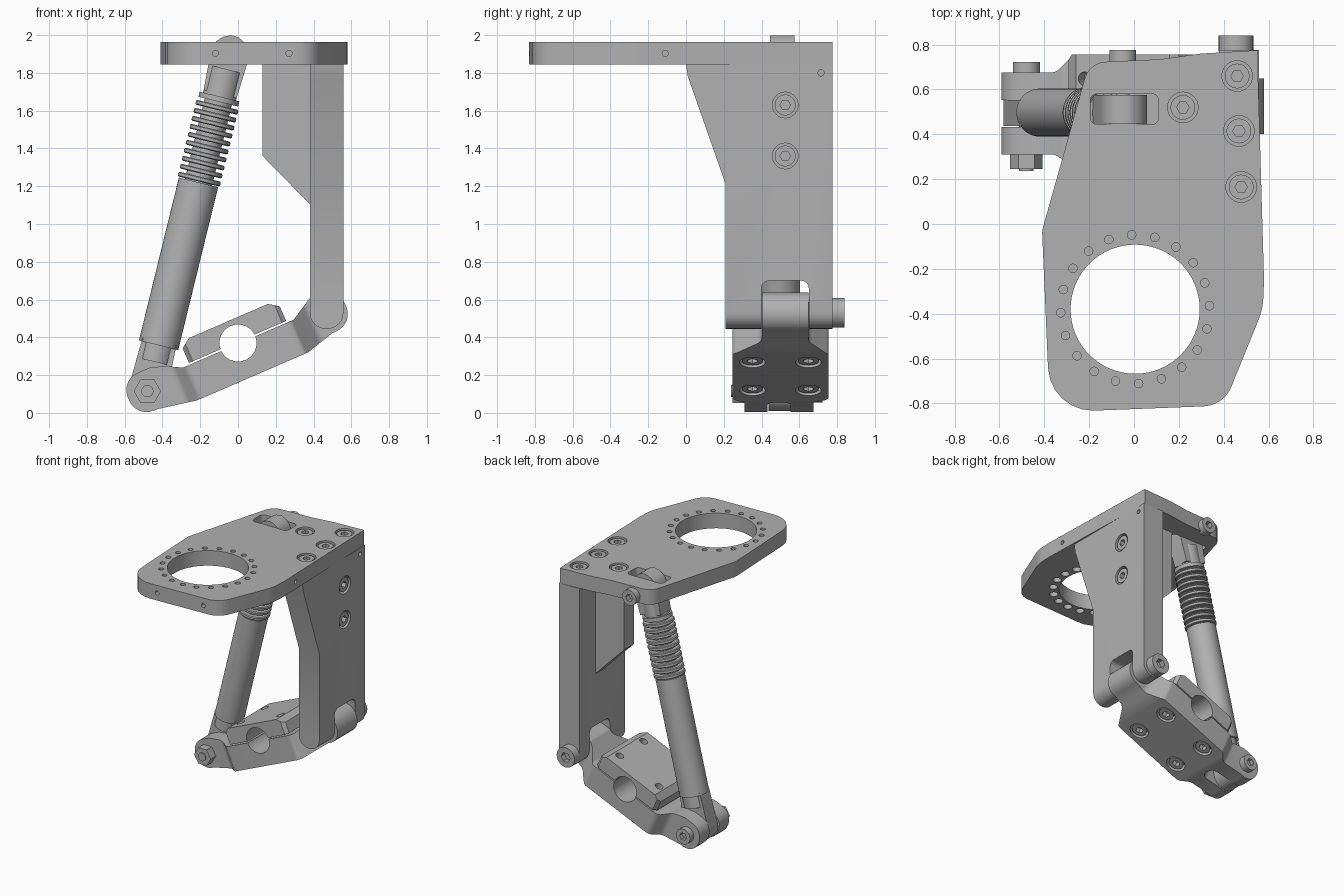
import bpy, bmesh, math
from mathutils import Matrix, Vector

cube = bpy.data.objects.get("Cube")
if cube:
    bpy.data.objects.remove(cube, do_unlink=True)

grey = bpy.data.materials.new("machined_grey")
grey.use_nodes = True
grey.diffuse_color = (0.44, 0.44, 0.44, 1)
grey.node_tree.nodes["Principled BSDF"].inputs["Base Color"].default_value = grey.diffuse_color

AXES = {"x": lambda u, w, t: (t, u, w),
        "y": lambda u, w, t: (u, t, w),
        "z": lambda u, w, t: (u, w, t)}
parts = []


def finish(bm, name, matrix=None):
    bmesh.ops.recalc_face_normals(bm, faces=bm.faces)
    if matrix:
        bm.transform(matrix)
    mesh = bpy.data.meshes.new(name)
    bm.to_mesh(mesh)
    bm.free()
    mesh.materials.append(grey)
    ob = bpy.data.objects.new(name, mesh)
    bpy.context.collection.objects.link(ob)
    parts.append(ob)
    return ob


def rounded(points, steps=6):
    """Corner points (u, w[, radius]) to an outline with rounded corners."""
    out = []
    for i, p in enumerate(points):
        c = Vector(p[:2])
        if len(p) < 3:
            out.append(c)
            continue
        a = Vector(points[i - 1][:2]) - c
        b = Vector(points[(i + 1) % len(points)][:2]) - c
        half = a.angle(b) / 2
        a.normalize()
        b.normalize()
        reach = p[2] / math.tan(half)
        centre = c + (a + b).normalized() * p[2] / math.sin(half)
        start, end = c + a * reach - centre, c + b * reach - centre
        turn = start.angle_signed(end)
        for k in range(steps + 1):
            out.append(centre + Matrix.Rotation(-turn * k / steps, 2) @ start)
    return out


def prism(name, points, axis, lo, hi, matrix=None):
    bm = bmesh.new()
    face = bm.faces.new([bm.verts.new(AXES[axis](p[0], p[1], lo)) for p in rounded(points)])
    grown = bmesh.ops.extrude_face_region(bm, geom=[face])["geom"]
    shift = Vector(AXES[axis](0, 0, hi - lo))
    bmesh.ops.translate(bm, vec=shift, verts=[g for g in grown if isinstance(g, bmesh.types.BMVert)])
    return finish(bm, name, matrix)


def disc(name, u, w, r, axis, lo, hi, sides=40, matrix=None):
    ring = [(u + r * math.cos(math.tau * k / sides), w + r * math.sin(math.tau * k / sides))
            for k in range(sides)]
    return prism(name, ring, axis, lo, hi, matrix)


def box(name, u0, u1, w0, w1, axis, lo, hi, r):
    return prism(name, [(u0, w0, r), (u1, w0, r), (u1, w1, r), (u0, w1, r)], axis, lo, hi)


def combine(target, tools, operation="DIFFERENCE"):
    """Apply boolean tools to a part and remove them."""
    for tool in tools:
        mod = target.modifiers.new("cut", "BOOLEAN")
        mod.operation, mod.object, mod.solver = operation, tool, "EXACT"
        bpy.context.view_layer.objects.active = target
        bpy.ops.object.modifier_apply(modifier=mod.name)
        parts.remove(tool)
        bpy.data.objects.remove(tool, do_unlink=True)


def cap_screw(name, u, w, r, axis, back, front, matrix=None):
    """Screw head with a hexagon socket in its front end."""
    head = disc(name, u, w, r, axis, back, front, matrix=matrix)
    depth = (front - back) * 0.6
    out = math.copysign(0.02, front - back)
    combine(head, [disc("socket", u, w, r * 0.5, axis, front - depth, front + out, 6, matrix)])


def sunk_screw(name, part, u, w, axis, surface, inward, matrix=None):
    """Screw head sitting in a round pocket."""
    pocket = disc("pocket", u, w, 0.068, axis, surface - inward * 0.1, surface + inward * 0.06, matrix=matrix)
    combine(part, [pocket])
    cap_screw(name, u, w, 0.055, axis, surface + inward * 0.07, surface + inward * 0.008, matrix)


# Top plate with ring opening, bolt circle and slot
TOP, UNDER = 1.963, 1.845
plate = prism("top_plate", [
    (-0.41, -0.03, 0.1), (-0.375, -0.84, 0.2), (0.4, -0.81, 0.14), (0.575, -0.38, 0.3),
    (0.58, -0.25, 0.3), (0.55, 0.775), (0.3, 0.76), (0.12, 0.735), (-0.2, 0.72, 0.1)],
    "z", UNDER, TOP)
cuts = [disc("ring_hole", 0.005, -0.38, 0.288, "z", 1.8, 2, 64),
        box("slot", -0.195, 0.11, 0.445, 0.58, "z", 1.8, 2.02, 0.03)]
for k in range(20):
    a = math.tau * (k + 0.15) / 20
    x, y = 0.005 + 0.332 * math.cos(a), -0.38 + 0.332 * math.sin(a)
    cuts.append(disc("small_hole", x, y, 0.019, "z", TOP - 0.03, 2, 16))
    cuts.append(disc("counterbore", x, y, 0.03, "z", 1.8, UNDER + 0.04, 20))
for x in (-0.12, 0.27):
    cuts.append(disc("edge_hole", x, 1.903, 0.016, "y", -0.9, -0.77, 16))
cuts.append(disc("edge_hole", -0.11, 1.903, 0.016, "x", 0.52, 0.65, 16))
combine(plate, cuts)
for x, y in ((0.46, 0.66), (0.468, 0.415), (0.478, 0.165), (0.218, 0.52)):
    sunk_screw("plate_screw", plate, x, y, "z", TOP, -1)

# Upright leg, forked at the foot
leg = prism("leg", [(0.0, UNDER), (0.775, UNDER), (0.775, 0.445), (0.21, 0.445), (0.21, 1.21), (0.01, 1.78)],
            "x", 0.38, 0.558)
combine(leg, [box("foot_shape", 0.38, 0.558, 0.445, 2.2, "y", -0.2, 1, 0.085)], "INTERSECT")
combine(leg, [box("fork_slot", 0.4, 0.65, 0.2, 0.7, "x", 0.3, 0.7, 0.04),
              disc("side_hole", 0.715, 1.8, 0.016, "x", 0.5, 0.6, 16)])
for z in (1.36, 1.63):
    sunk_screw("leg_screw", leg, 0.525, z, "x", 0.558, -1)

# Gusset between plate and leg
prism("gusset", [(0.13, UNDER), (0.13, 1.36), (0.385, 1.1), (0.385, UNDER)], "y", 0.46, 0.58)

# Lower link, built level and then tilted
tilt = Matrix.Translation((0, 0, 0.37)) @ Matrix.Rotation(-0.408, 4, "Y")
link = prism("lower_link", [
    (-0.65, -0.152, 0.1), (-0.53, -0.152), (-0.32, -0.193), (0.32, -0.193), (0.48, -0.15),
    (0.603, -0.15, 0.1), (0.603, 0.066, 0.1), (0.44, 0.066, 0.03), (0.32, -0.004),
    (-0.32, -0.004), (-0.4, 0.04), (-0.48, 0.066), (-0.65, 0.066, 0.1)], "y", 0.2, 0.8, tilt)
plan = prism("link_plan", [
    (-0.8, 0.31), (-0.37, 0.31, 0.05), (-0.3, 0.245, 0.05), (0.3, 0.245, 0.04), (0.41, 0.402, 0.06),
    (0.8, 0.402), (0.8, 0.648), (0.41, 0.648, 0.06), (0.3, 0.755, 0.04), (-0.3, 0.755, 0.05),
    (-0.37, 0.675, 0.05), (-0.8, 0.675)], "z", -0.5, 0.5, tilt)
combine(link, [plan], "INTERSECT")
eye_gap = prism("eye_gap", [(-0.8, 0.432), (-0.37, 0.432, 0.05), (-0.37, 0.553, 0.05), (-0.8, 0.553)],
                "z", -0.5, 0.5, tilt)
combine(link, [eye_gap, disc("bore", 0, 0, 0.098, "y", 0, 1, 48, tilt)])

# Upper half of the clamp
clamp = prism("clamp_cap", [(-0.28, 0.006), (0.28, 0.006), (0.28, 0.09), (0.228, 0.127),
                            (-0.228, 0.127), (-0.28, 0.09)], "y", 0.245, 0.755, tilt)
corners = [(u * 0.28, 0.5 + v * 0.255) for u, v in
           ((-1, -0.9), (-0.92, -1), (0.92, -1), (1, -0.9), (1, 0.9), (0.92, 1), (-0.92, 1), (-1, 0.9))]
combine(clamp, [prism("cap_plan", corners, "z", -0.1, 0.3, tilt)], "INTERSECT")
combine(clamp, [disc("bore", 0, 0, 0.098, "y", 0, 1, 48, tilt)])
for u in (-0.186, 0.186):
    for y in (0.352, 0.648):
        combine(clamp, [disc("cap_hole", u, y, 0.03, "z", 0.06, 0.2, 24, tilt)])
        sunk_screw("clamp_screw", link, u, y, "z", -0.193, 1, tilt)

# Shock absorber, built upright from its lower eye and then leaned over
lean = Matrix.Translation((-0.48, 0.497, 0.115)) @ Matrix.Rotation(0.2403, 4, "Y")
LENGTH = 1.828


def lathe(name, profile, sides=40):
    bm = bmesh.new()
    verts = [bm.verts.new((r, 0, z)) for r, z in profile]
    edges = [bm.edges.new(pair) for pair in zip(verts, verts[1:])]
    bmesh.ops.spin(bm, geom=verts + edges, axis=(0, 0, 1), cent=(0, 0, 0),
                   angle=math.tau, steps=sides)
    bmesh.ops.remove_doubles(bm, verts=bm.verts, dist=0.0001)
    finish(bm, name, lean)


lathe("shock_body", [(0, 0.16), (0.09, 0.16), (0.09, 0.25), (0.107, 0.25), (0.107, 1.138), (0, 1.138)])
coils = [(0, 1.12), (0.074, 1.12)]
for k in range(10):
    z = 1.143 + 0.0435 * k
    coils += [(0.074, z), (0.108, z), (0.115, z + 0.005), (0.115, z + 0.021), (0.108, z + 0.026), (0.074, z + 0.026)]
coils += [(0.074, 1.578), (0.108, 1.578), (0.108, 1.606), (0.09, 1.606), (0.09, 1.755), (0, 1.755)]
lathe("spring_and_rod", coils)
prism("upper_eye", [(-0.09, 1.62), (0.09, 1.62), (0.108, LENGTH + 0.109, 0.107),
                    (-0.108, LENGTH + 0.109, 0.107)], "y", -0.052, 0.078, lean)
prism("lower_eye", [(-0.105, -0.106, 0.104), (0.105, -0.106, 0.104), (0.092, 0.27), (-0.092, 0.27)],
      "y", -0.06, 0.055, lean)

# Pivot bolts and nut
cap_screw("leg_pivot_bolt", 0.455, 0.53, 0.077, "y", 0.77, 0.84)
cap_screw("upper_eye_bolt", -0.05, 1.89, 0.06, "y", 0.71, 0.775)
cap_screw("lower_eye_bolt", -0.48, 0.115, 0.06, "y", 0.67, 0.722)
disc("upper_eye_pin", -0.05, 1.89, 0.03, "y", 0.42, 0.72)
disc("lower_eye_nut", -0.48, 0.115, 0.072, "y", 0.245, 0.315, 6)
disc("lower_eye_pin", -0.48, 0.115, 0.032, "y", 0.237, 0.69)

# Smooth curved faces, keep corners sharp
bpy.ops.object.select_all(action="DESELECT")
for ob in parts:
    ob.select_set(True)
bpy.context.view_layer.objects.active = plate
bpy.ops.object.shade_smooth_by_angle(angle=math.radians(30))
